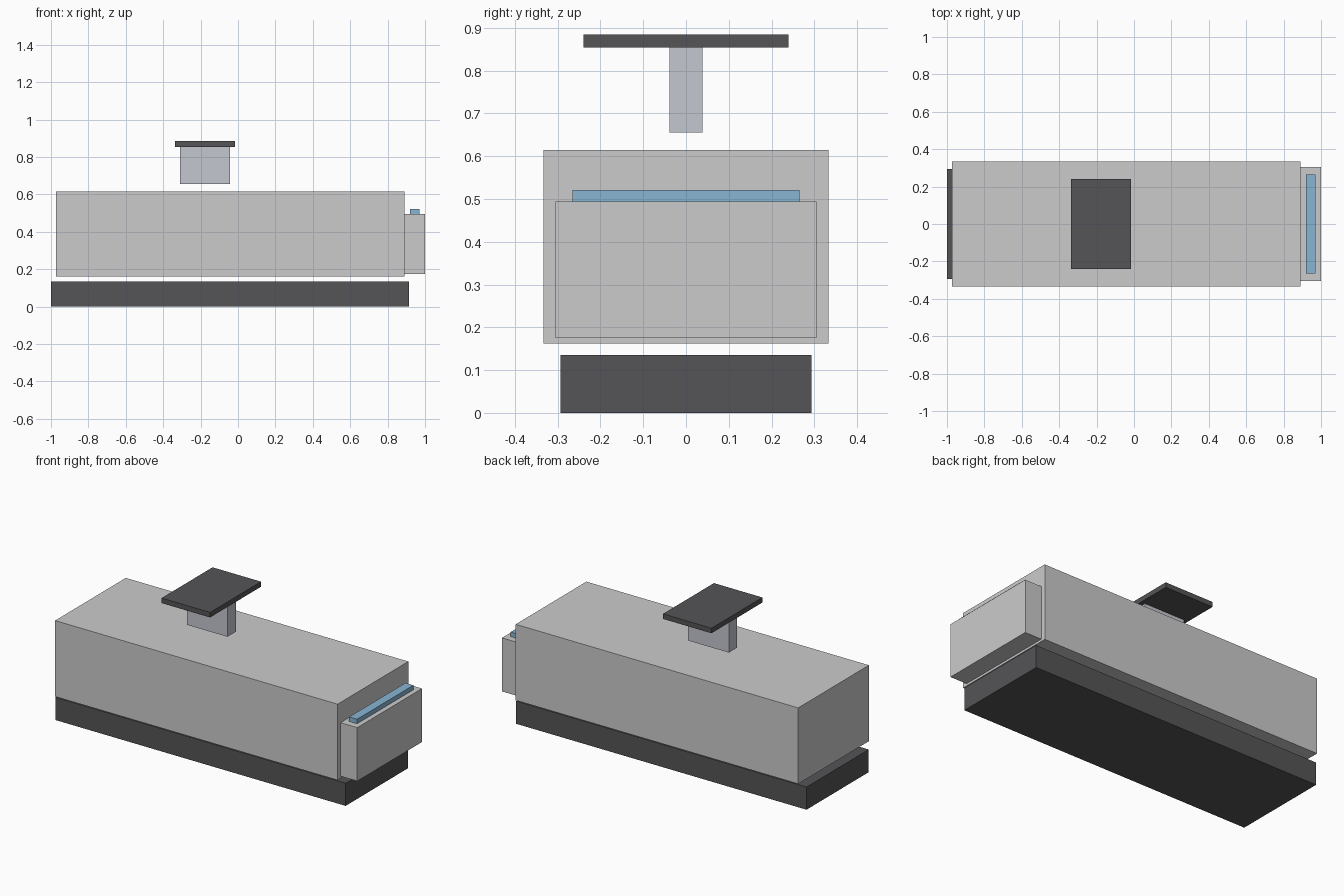
import bpy
import bmesh
from mathutils import Vector

if "Cube" in bpy.data.objects:
    bpy.data.objects.remove(bpy.data.objects["Cube"])


def material(name, rgb):
    mat = bpy.data.materials.new(name)
    mat.diffuse_color = (*rgb, 1.0)
    mat.use_nodes = True
    mat.node_tree.nodes["Principled BSDF"].inputs["Base Color"].default_value = mat.diffuse_color
    return mat


def box(name, x, half_y, z, mat=None):
    """Box from x and z ranges, symmetric in y, with its origin at the centre."""
    size = Vector((x[1] - x[0], 2 * half_y, z[1] - z[0]))
    bm = bmesh.new()
    bmesh.ops.create_cube(bm, size=1.0)
    bmesh.ops.scale(bm, vec=size, verts=bm.verts)
    mesh = bpy.data.meshes.new(name)
    bm.to_mesh(mesh)
    bm.free()
    obj = bpy.data.objects.new(name, mesh)
    obj.location = (sum(x) / 2, 0, sum(z) / 2)
    bpy.context.collection.objects.link(obj)
    if mat:
        mesh.materials.append(mat)
    return obj


black = material("black", (0.09, 0.09, 0.095))
blue = material("blue", (0.25, 0.46, 0.65))
steel = material("steel", (0.55, 0.57, 0.62))

# Dark plinth and the main housing hovering just above it
box("base", (-1.0, 0.915), 0.293, (0.0, 0.135), black)
box("body", (-0.973, 0.89), 0.333, (0.162, 0.615))

# End block with the blue strip on top
box("end_block", (0.89, 1.0), 0.305, (0.175, 0.494))
box("blue_strip", (0.919, 0.971), 0.265, (0.494, 0.521), blue)

# Raised post carrying a flat plate
box("post", (-0.31, -0.042), 0.039, (0.655, 0.854), steel)
box("top_plate", (-0.336, -0.016), 0.24, (0.854, 0.884), black)
